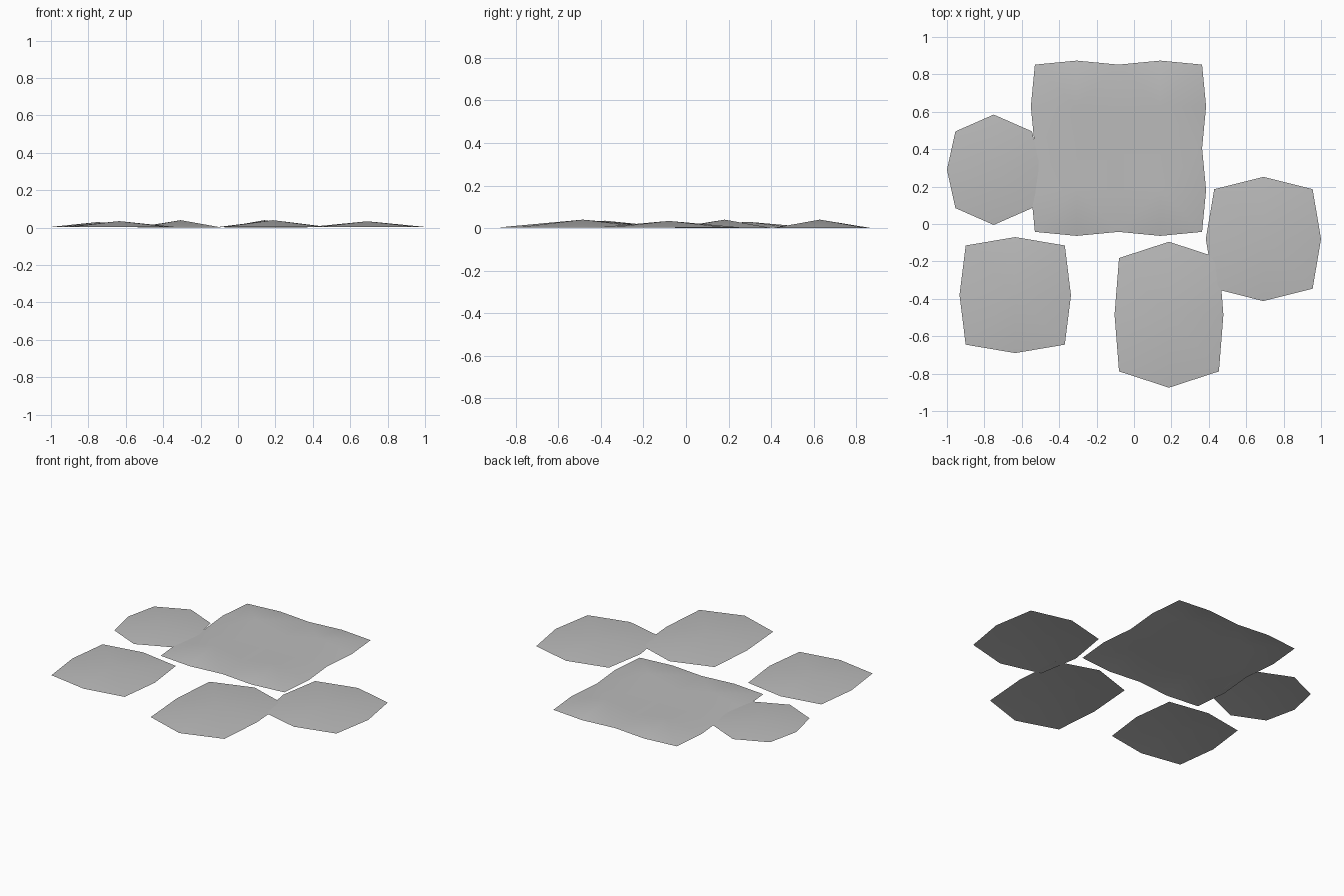
import bpy, bmesh

cube = bpy.data.objects.get("Cube")
if cube:
    bpy.data.objects.remove(cube, do_unlink=True)

# Single stone grey
stone = bpy.data.materials.new("stone_grey")
stone.use_nodes = True
GREY = (0.5, 0.5, 0.5, 1)
stone.diffuse_color = GREY
stone.node_tree.nodes["Principled BSDF"].inputs["Base Color"].default_value = GREY


def add_mound(bm, centre, corner, bulge, peak, rim):
    """Shallow eight-sided mound: square corners, bulging side middles, raised centre."""
    cx, cy = centre
    (kx, ky), (mx, my) = corner, bulge
    ring = [(-kx, -ky), (0, -my), (kx, -ky), (mx, 0),
            (kx, ky), (0, my), (-kx, ky), (-mx, 0)]
    outer = [bm.verts.new((cx + x, cy + y, rim)) for x, y in ring]
    top = bm.verts.new((cx, cy, peak))
    for i, v in enumerate(outer):
        bm.faces.new((top, v, outer[(i + 1) % len(outer)]))


def finish(bm, name):
    bmesh.ops.remove_doubles(bm, verts=bm.verts, dist=0.002)
    bmesh.ops.recalc_face_normals(bm, faces=bm.faces)
    if sum(f.normal.z for f in bm.faces) < 0:
        bmesh.ops.reverse_faces(bm, faces=bm.faces)
    mesh = bpy.data.meshes.new(name)
    bm.to_mesh(mesh)
    bm.free()
    mesh.materials.append(stone)
    mesh.shade_smooth()
    bpy.context.collection.objects.link(bpy.data.objects.new(name, mesh))


# Small paving stones: centre, corner reach, side reach, peak height
small_stones = {
    "back_right_stone": ((-0.75, 0.29), (0.205, 0.205), (0.25, 0.295), 0.03),
    "front_right_stone": ((-0.635, -0.38), (0.265, 0.265), (0.298, 0.31), 0.035),
    "front_left_stone": ((0.187, -0.485), (0.267, 0.303), (0.291, 0.39), 0.04),
    "left_stone": ((0.692, -0.08), (0.263, 0.266), (0.308, 0.332), 0.034),
}
for name, (centre, corner, bulge, peak) in small_stones.items():
    bm = bmesh.new()
    add_mound(bm, centre, corner, bulge, peak, 0.004)
    finish(bm, name)

# Large slab: four joined mounds whose outer sides bulge and inner seams meet
bm = bmesh.new()
half, reach = 0.2235, 0.245
mid_x, mid_y = -0.083, 0.405
for sx in (-1, 1):
    for sy in (-1, 1):
        add_mound(bm, (mid_x + sx * half, mid_y + sy * half),
                  (half, half), (half, reach), 0.04, 0.0)
bm.verts.ensure_lookup_table()
# Straighten the inner seams and bow the outer left and right sides
for v in bm.verts:
    dx, dy = v.co.x - mid_x, v.co.y - mid_y
    if v.co.z < 0.01:
        if abs(dy) < 0.05:
            v.co.y = mid_y
        elif abs(abs(dy) - half) < 0.01 and abs(dx) > 0.4:
            v.co.x += (reach - half) * (1 if dx > 0 else -1)
finish(bm, "large_slab")
